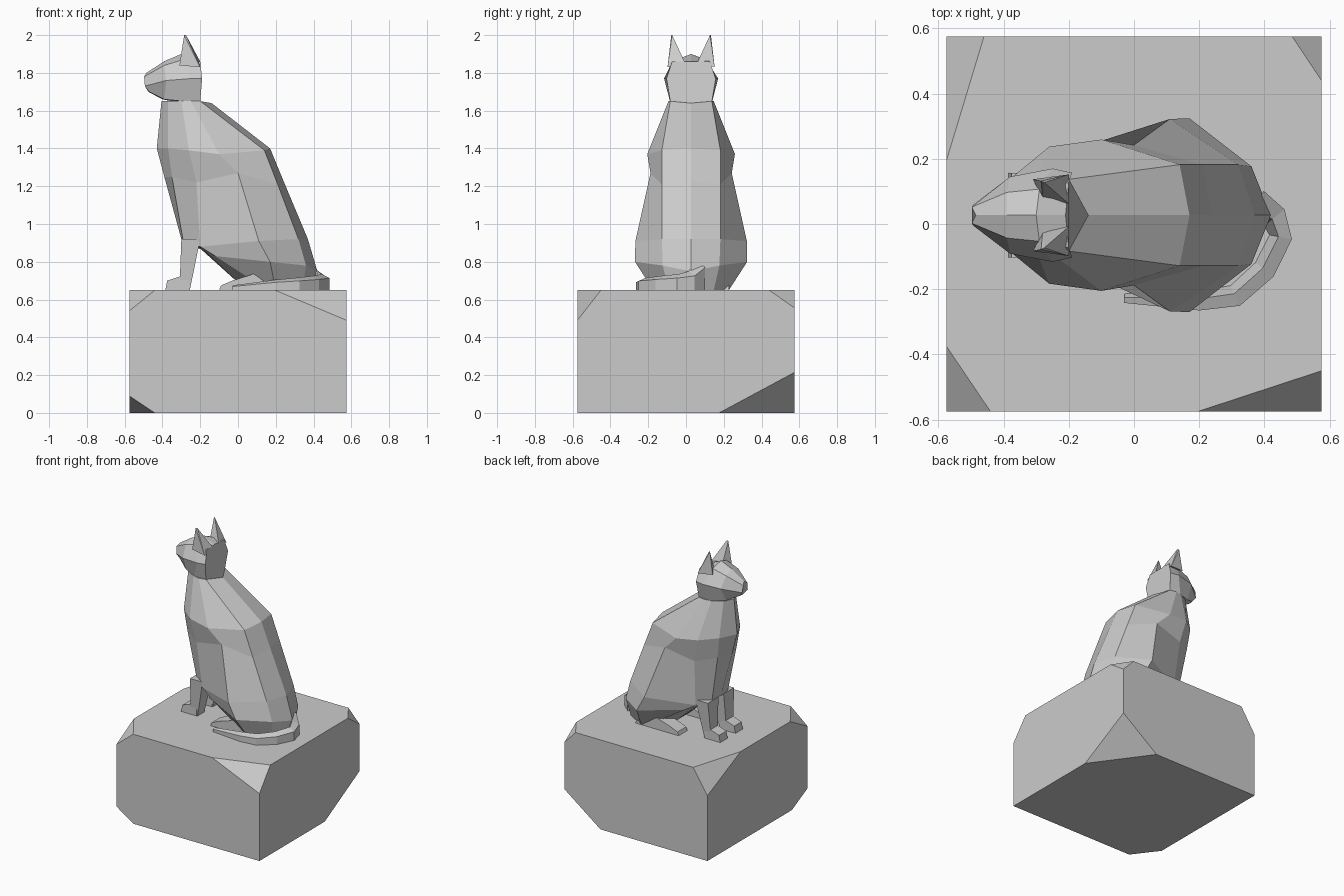
import bpy, bmesh
from mathutils import Vector

if "Cube" in bpy.data.objects:
    bpy.data.objects.remove(bpy.data.objects["Cube"])

CY = 0.027   # the animal's symmetry plane
H = 0.575    # half width of the block
TOP = 0.65   # top of the block


def finish(name, bm):
    bmesh.ops.recalc_face_normals(bm, faces=bm.faces)
    me = bpy.data.meshes.new(name)
    bm.to_mesh(me)
    bm.free()
    ob = bpy.data.objects.new(name, me)
    bpy.context.collection.objects.link(ob)
    return ob


def loft(name, rings):
    bm = bmesh.new()
    rows = [[bm.verts.new(p) for p in r] for r in rings]
    n = len(rows[0])
    for a, b in zip(rows, rows[1:]):
        for i in range(n):
            j = (i + 1) % n
            bm.faces.new((a[i], a[j], b[j], b[i]))
    for r in (rows[0], rows[-1]):
        bm.faces.new(r)
    return finish(name, bm)


def mirrored(half):
    # half ring from centre to centre -> full symmetric ring
    right = [(x, CY + y, z) for x, y, z in half]
    left = [(x, CY - y, z) for x, y, z in half[-2:0:-1]]
    return right + left


def hull(name, pts):
    bm = bmesh.new()
    for p in pts:
        bm.verts.new(p)
    r = bmesh.ops.convex_hull(bm, input=bm.verts)
    junk = [g for g in r["geom_interior"] + r["geom_unused"] if isinstance(g, bmesh.types.BMVert)]
    bmesh.ops.delete(bm, geom=list(set(junk)), context='VERTS')
    bmesh.ops.dissolve_limit(bm, angle_limit=0.01, verts=bm.verts, edges=bm.edges)
    return finish(name, bm)


def pair(name, pts):
    for side, s in (("near", -1), ("far", 1)):
        hull(f"{name}_{side}", [(x, CY + s * y, z) for x, y, z in pts])


# Stone block: each corner is chipped by (dx, dy, dz)
chips = {(-1, -1, 1): (.135, .20, .11), (1, -1, 1): (.38, .125, .16),
         (1, 1, 1): (.09, .135, .095), (-1, 1, 1): (.115, .38, .175),
         (-1, -1, 0): (.135, .18, .09), (1, 1, 0): (.29, .40, .215)}
pts = []
for sx in (-1, 1):
    for sy in (-1, 1):
        for t in (0, 1):
            c = Vector((sx * H, sy * H, t * TOP))
            dx, dy, dz = chips.get((sx, sy, t), (0, 0, 0))
            if dx == 0:
                pts.append(c)
            else:
                pts += [c - Vector((sx * dx, 0, 0)), c - Vector((0, sy * dy, 0)),
                        c + Vector((0, 0, dz if t == 0 else -dz))]
hull("stone_block", pts)

# Body: half rings from chest to spine, neck downwards
body = [
    [(-.405, 0, 1.65), (-.37, .07, 1.65), (-.30, .11, 1.65), (-.25, .12, 1.65), (-.20, .11, 1.65), (-.14, 0, 1.64)],
    [(-.43, 0, 1.40), (-.37, .12, 1.40), (-.26, .21, 1.39), (-.10, .232, 1.37), (.14, .155, 1.39), (.17, 0, 1.40)],
    [(-.39, 0, 1.25), (-.35, .11, 1.25), (-.22, .19, 1.22), (0, .215, 1.27), (.21, .155, 1.21), (.24, 0, 1.23)],
    [(-.30, 0, .92), (-.29, .09, .91), (-.20, .15, .88), (.11, .295, .91), (.32, .155, .92), (.37, 0, .92)],
    [(-.20, 0, .87), (-.19, .08, .87), (-.12, .17, .83), (.17, .297, .80), (.36, .15, .78), (.42, 0, .75)],
    [(0, 0, .69), (0, .08, .69), (.08, .17, .70), (.20, .20, .65), (.34, .12, .65), (.42, 0, .65)],
]
loft("body", [mirrored(r) for r in body])

# Head: half rings from crown to throat, nose backwards
head = [
    [(-.485, 0, 1.80), (-.497, .025, 1.78), (-.493, .032, 1.73), (-.47, .025, 1.70), (-.475, 0, 1.70)],
    [(-.39, 0, 1.862), (-.39, .07, 1.84), (-.38, .118, 1.76), (-.39, .07, 1.66), (-.40, 0, 1.66)],
    [(-.30, 0, 1.90), (-.29, .08, 1.87), (-.25, .143, 1.77), (-.29, .112, 1.65), (-.30, 0, 1.64)],
    [(-.21, 0, 1.86), (-.20, .10, 1.86), (-.19, .13, 1.77), (-.20, .11, 1.65), (-.14, 0, 1.64)],
]
loft("head", [mirrored(r) for r in head])

# Ears
pair("ear", [(-.31, .11, 1.84), (-.28, .05, 1.86), (-.20, .125, 1.83),
             (-.20, .035, 1.86), (-.285, .105, 2.0), (-.275, .10, 2.0)])

# Front legs and paws
pair("front_leg", [(x, y, z) for x0, x1, y0, y1, z in
                   ((-.30, -.20, .03, .15, .92), (-.31, -.255, .05, .125, TOP))
                   for x in (x0, x1) for y in (y0, y1)])
pair("front_paw", [(x, y, z) for y in (.045, .13) for x, z in
                   ((-.385, TOP), (-.375, .70), (-.30, .725), (-.26, .70), (-.26, TOP))])

# Hind feet
pair("hind_foot", [(x, y, z) for y in (.10, .20) for x, z in
                   ((-.10, TOP), (-.09, .675), (-.03, .70), (.16, .76), (.25, TOP))])

# Tail curling round the near side: x, y, half width, height
path = [(.37, .06, .05, .16), (.43, .02, .04, .10), (.45, -.04, .035, .085), (.40, -.14, .035, .075),
        (.31, -.22, .034, .065), (.20, -.235, .03, .055), (-.03, -.228, .014, .025)]
rings = []
for i, (x, y, w, h) in enumerate(path):
    a, b = path[max(i - 1, 0)], path[min(i + 1, len(path) - 1)]
    t = Vector((b[0] - a[0], b[1] - a[1], 0)).normalized()
    n = Vector((-t.y, t.x, 0))
    c = Vector((x, y, TOP))
    rings.append([c + n * w, c + n * w + Vector((0, 0, h * .75)),
                  c - n * w * .2 + Vector((0, 0, h)), c - n * w])
loft("tail", rings)
